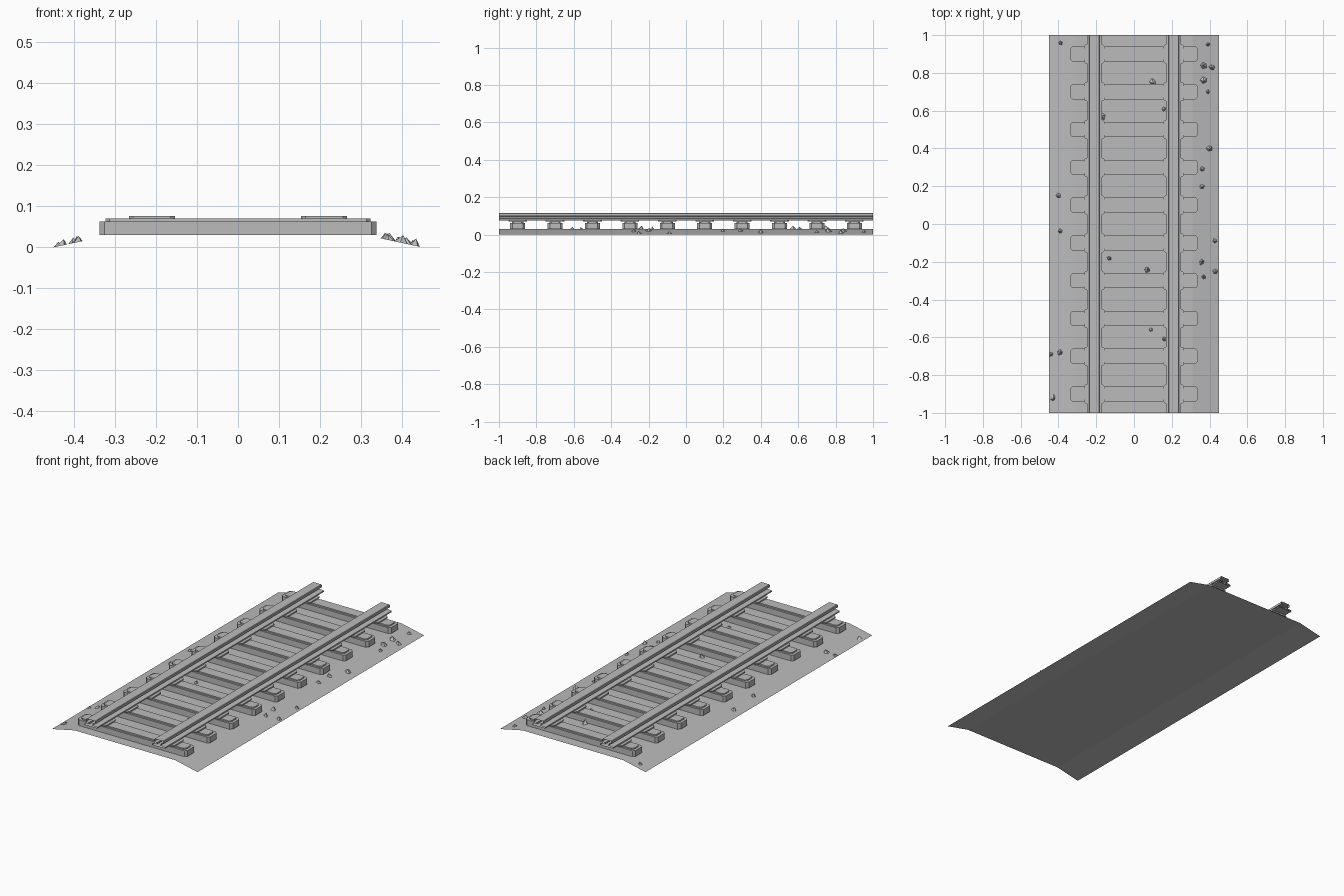
import bpy, bmesh, math, random
from mathutils import Vector

random.seed(4)
if "Cube" in bpy.data.objects:
    bpy.data.objects.remove(bpy.data.objects["Cube"])

grey = bpy.data.materials.new("plain_grey")
grey.use_nodes = True
colour = (0.5, 0.5, 0.5, 1)
grey.diffuse_color = colour
grey.node_tree.nodes["Principled BSDF"].inputs["Base Color"].default_value = colour

LENGTH = 2.0
BED_TOP, BED_FLAT, BED_EDGE = 0.03, 0.31, 0.45
RAIL_X = 0.21


def finish(name, bm):
    mesh = bpy.data.meshes.new(name)
    bm.to_mesh(mesh)
    bm.free()
    mesh.materials.append(grey)
    obj = bpy.data.objects.new(name, mesh)
    bpy.context.collection.objects.link(obj)
    return obj


def sweep(name, profile, closed):
    """Extrude an x/z profile along the track, leaving the ends open."""
    bm = bmesh.new()
    front = [bm.verts.new((x, -LENGTH / 2, z)) for x, z in profile]
    back = [bm.verts.new((x, LENGTH / 2, z)) for x, z in profile]
    count = len(profile)
    for i in range(count if closed else count - 1):
        j = (i + 1) % count
        bm.faces.new((front[i], front[j], back[j], back[i]))
    return finish(name, bm)


def add_block(bm, cx, cy, half_x, half_y, low, high, cut):
    """Upright block with its four vertical corners cut off."""
    corners = []
    for sx, sy in ((1, 1), (-1, 1), (-1, -1), (1, -1)):
        pair = [(sx * half_x, sy * (half_y - cut)), (sx * (half_x - cut), sy * half_y)]
        corners += pair if sx * sy > 0 else pair[::-1]
    bottom = [bm.verts.new((cx + x, cy + y, low)) for x, y in corners]
    top = [bm.verts.new((cx + x, cy + y, high)) for x, y in corners]
    bm.faces.new(top)
    bm.faces.new(bottom[::-1])
    for i in range(len(corners)):
        j = (i + 1) % len(corners)
        bm.faces.new((bottom[i], bottom[j], top[j], top[i]))


def bed_height(x):
    slope = (BED_EDGE - abs(x)) / (BED_EDGE - BED_FLAT)
    return BED_TOP * max(0, min(1, slope))


# Gravel bed: thin sheet with sloping shoulders
sweep("gravel_bed", [(x, bed_height(x)) for x in (-BED_EDGE, -BED_FLAT, BED_FLAT, BED_EDGE)], False)

# Sleepers with a stepped top, and a rail plate near each end
sleepers, plates = bmesh.new(), bmesh.new()
for i in range(10):
    y = -0.9 + 0.2 * i
    add_block(sleepers, 0, y, 0.338, 0.04, BED_TOP, 0.063, 0.012)
    add_block(sleepers, 0, y, 0.323, 0.03, 0.063, 0.07, 0.01)
    for side in (-1, 1):
        add_block(plates, side * RAIL_X, y, 0.056, 0.05, 0.07, 0.077, 0.01)
finish("sleepers", sleepers)
finish("rail_plates", plates)

# Rails: foot, web and head
half = [(0.04, 0.077), (0.04, 0.084), (0.012, 0.088),
        (0.012, 0.097), (0.028, 0.1), (0.028, 0.112), (0.025, 0.115)]
outline = half + [(-x, z) for x, z in reversed(half)]
for name, side in (("left_rail", 1), ("right_rail", -1)):
    sweep(name, [(side * RAIL_X + x, z) for x, z in outline], True)

# Loose stones: small jagged pyramids scattered on the bed
spots = [(-.39, .96), (.39, .95), (.37, .84), (.41, .83), (.37, .76), (.39, .7),
         (.4, .4), (.36, .29), (.36, .2), (-.4, .15), (-.39, -.04), (.43, -.09),
         (.36, -.2), (.37, -.28), (.43, -.25), (-.44, -.69), (-.39, -.68),
         (-.43, -.92), (.1, .75), (.16, .61), (-.17, .57), (-.13, -.18),
         (.07, -.24), (.09, -.56), (.16, -.61)]
stones = bmesh.new()
for x, y in spots:
    size = random.uniform(0.012, 0.021)
    turn = random.uniform(0, math.pi)
    base = []
    for k in range(5):
        angle = turn + k * math.tau / 5
        reach = size * random.uniform(0.6, 1.1)
        px = max(-BED_EDGE, min(BED_EDGE, x + reach * math.cos(angle)))
        base.append(stones.verts.new((px, y + reach * math.sin(angle), bed_height(px))))
    peak = Vector((x, y, bed_height(x) + size * 0.9))
    tip = stones.verts.new(peak + Vector((random.uniform(-1, 1), random.uniform(-1, 1), 0)) * size * 0.3)
    stones.faces.new(base[::-1])
    for k in range(5):
        stones.faces.new((base[k], base[(k + 1) % 5], tip))
finish("loose_stones", stones)
